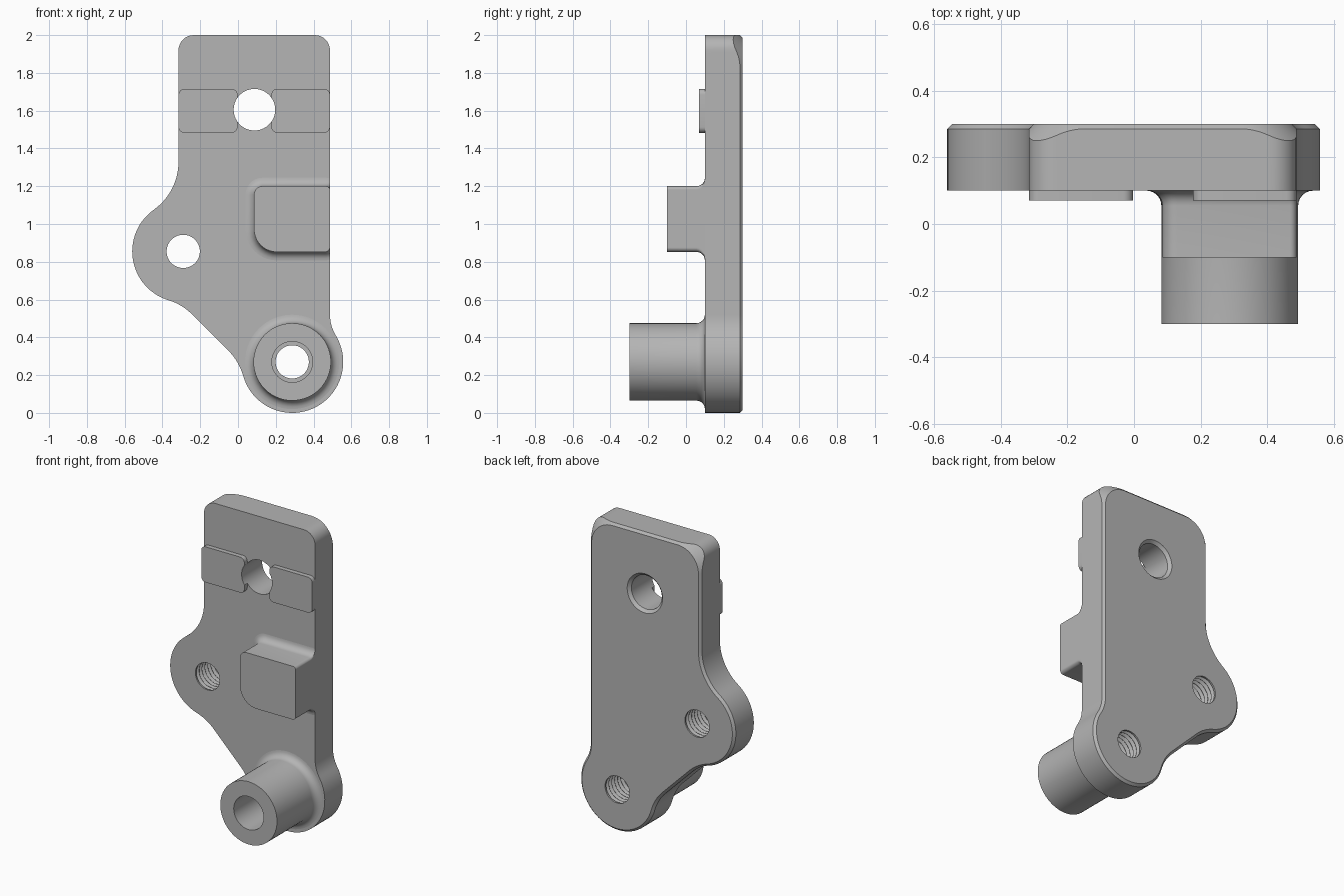
import bpy, bmesh
from math import sin, cos, radians, sqrt, pi

cube = bpy.data.objects.get("Cube")
if cube:
    bpy.data.objects.remove(cube, do_unlink=True)

grey = bpy.data.materials.new("plain grey metal")
grey.use_nodes = True
grey.diffuse_color = (0.46, 0.46, 0.46, 1)
grey.node_tree.nodes["Principled BSDF"].inputs["Base Color"].default_value = (0.46, 0.46, 0.46, 1)

FRONT, BACK, BEVEL = 0.1, 0.3, 0.015
RIGHT, LEFT, TOP = 0.487, -0.315, 2.0
PIN, LUG, SLOT = (0.287, 0.27), (-0.29, 0.855), (0.087, 1.605)
FILLET = 0.045


def loft(name, rings, wrap=False):
    """Skin a list of equal rings; cap the ends, or join last to first."""
    bm = bmesh.new()
    vs = [[bm.verts.new(p) for p in ring] for ring in rings]
    n = len(vs[0])
    pairs = list(zip(vs, vs[1:])) + ([(vs[-1], vs[0])] if wrap else [])
    for a, b in pairs:
        for i in range(n):
            j = (i + 1) % n
            bm.faces.new((a[i], a[j], b[j], b[i]))
    if not wrap:
        bm.faces.new(vs[0])
        bm.faces.new(vs[-1])
    bmesh.ops.remove_doubles(bm, verts=bm.verts, dist=1e-5)
    bmesh.ops.recalc_face_normals(bm, faces=bm.faces)
    mesh = bpy.data.meshes.new(name)
    bm.to_mesh(mesh)
    bm.free()
    mesh.materials.append(grey)
    ob = bpy.data.objects.new(name, mesh)
    bpy.context.collection.objects.link(ob)
    return ob


def lathe(name, centre, profile, wrap=False, n=56):
    """Spin (radius, y) points about an axis along y."""
    rings = [[(centre[0] + r * cos(2 * pi * i / n), y, centre[1] + r * sin(2 * pi * i / n))
              for i in range(n)] for r, y in profile]
    return loft(name, rings, wrap)


def activate(ob):
    bpy.ops.object.select_all(action="DESELECT")
    ob.select_set(True)
    bpy.context.view_layer.objects.active = ob


def cut(ob, cutter):
    mod = ob.modifiers.new("hole", "BOOLEAN")
    mod.operation, mod.solver, mod.object = "DIFFERENCE", "EXACT", cutter
    activate(ob)
    bpy.ops.object.modifier_apply(modifier=mod.name)


def arc(c, r, a0, a1, n=14):
    return [(c[0] + r * cos(radians(a0 + (a1 - a0) * i / n)),
             c[1] + r * sin(radians(a0 + (a1 - a0) * i / n))) for i in range(n + 1)]


# Plate outline: each entry is (outer point, back point, bevel depth)
outline = []


def edge_arc(c, r, a0, a1, n=14):
    inner = r - BEVEL if a1 > a0 else r + BEVEL
    for p, q in zip(arc(c, r, a0, a1, n), arc(c, inner, a0, a1, n)):
        outline.append((p, q, BEVEL))


def top_corner(sx, x, a0, r=0.08, big=0.15, n=20):
    """Small outer corner meeting a larger, deeper bevelled back corner."""
    reach = big + BEVEL
    k = reach - r
    c = (x - sx * reach, TOP - reach)
    for i in range(n + 1):
        a = radians(a0 + 90 * i / n)
        u, v = max(abs(cos(a)), 1e-9), max(sin(a), 1e-9)
        if reach * v / u <= k:
            t = reach / u
        elif reach * u / v <= k:
            t = reach / v
        else:
            b = k * (u + v)
            t = b + sqrt(b * b - 2 * k * k + r * r)
        outline.append(((c[0] + t * cos(a), c[1] + t * sin(a)),
                        (c[0] + big * cos(a), c[1] + big * sin(a)), t - big))


top_corner(1, RIGHT, 0)
top_corner(-1, LEFT, 90)
edge_arc((-0.628, 1.33), 0.313, 0, -54.6)
edge_arc(LUG, 0.27, 125.4, 253, 28)
edge_arc((-0.456, 0.31), 0.3, 73, 45, 8)
edge_arc((-0.262, 0.116), 0.3, 45, 15.7, 8)
edge_arc(PIN, 0.27, 195.7, 391.4, 40)
edge_arc((0.697, 0.52), 0.21, 211.4, 180, 8)

# Drop repeated points where neighbouring arcs meet
clean = []
for e in outline:
    if not clean or abs(e[0][0] - clean[-1][0][0]) + abs(e[0][1] - clean[-1][0][1]) > 0.004:
        clean.append(e)

plate = loft("plate", [[(p[0], FRONT, p[1]) for p, q, d in clean],
                       [(p[0], BACK - d, p[1]) for p, q, d in clean],
                       [(q[0], BACK, q[1]) for p, q, d in clean]])

# Hollow boss with a filleted foot
foot = [(0.205 + FILLET - FILLET * cos(radians(a)), FRONT - FILLET + FILLET * sin(radians(a)))
        for a in range(0, 91, 15)]
boss = lathe("hollow_boss", PIN,
             [(0.108, -0.3), (0.205, -0.3)] + foot + [(0.205, 0.12), (0.108, 0.12)], wrap=True)


# Stop block, filleted to the plate and flush with the right edge
def block_ring(y, off):
    x0, x1, z0, z1 = 0.085, RIGHT, 0.852, 1.2
    pts = []
    for x, z, sx, sz, r, a in ((x1, z1, 1, 1, 0.02, 0), (x0, z1, -1, 1, 0.045, 90),
                               (x0, z0, -1, -1, 0.12, 180), (x1, z0, 1, -1, 0.025, 270)):
        pts += arc((x - sx * r, z - sz * r), r + off, a, a + 90, 10)
    return [(min(x, RIGHT - 0.0005), y, z) for x, z in pts]


rings = [block_ring(-0.1, 0)]
for a in range(0, 91, 15):
    t = radians(a)
    rings.append(block_ring(FRONT - FILLET + FILLET * sin(t), FILLET * (1 - cos(t))))
block = loft("stop_block", rings)


# Thin raised pads either side of the upper hole
def pad(name, x0, x1, z0=1.483, z1=1.715, r=0.03):
    pts = []
    for x, z, a in ((x1 - r, z1 - r, 0), (x0 + r, z1 - r, 90),
                    (x0 + r, z0 + r, 180), (x1 - r, z0 + r, 270)):
        pts += arc((x, z), r, a, a + 90, 6)
    return loft(name, [[(x, y, z) for x, z in pts] for y in (0.07, FRONT + 0.01)])


pads = [pad("right_pad", LEFT + 0.0005, -0.003), pad("left_pad", 0.177, RIGHT - 0.0005)]

# Upper through hole, countersunk at the back
drill = lathe("upper_hole_cutter", SLOT, [(0.11, -0.2), (0.11, BACK - 0.018), (0.14, BACK + 0.012)])
for part in [plate] + pads:
    cut(part, drill)


# Threaded holes
def thread(name, centre, minor=0.088, major=0.106, pitch=0.03):
    profile = [(minor, 0.0), (minor, FRONT + 0.005)]
    y = FRONT + 0.01
    while y + pitch < BACK:
        profile += [(minor, y), (major, y + pitch * 0.42),
                    (major, y + pitch * 0.58), (minor, y + pitch * 0.96)]
        y += pitch
    return lathe(name, centre, profile + [(minor, BACK + 0.05)])


cutters = [drill]
for name, centre in (("lug_thread_cutter", LUG), ("boss_thread_cutter", PIN)):
    tool = thread(name, centre)
    cut(plate, tool)
    cutters.append(tool)
for tool in cutters:
    bpy.data.objects.remove(tool, do_unlink=True)

for part in [plate, boss, block] + pads:
    activate(part)
    bpy.ops.object.shade_smooth_by_angle(angle=radians(28))
